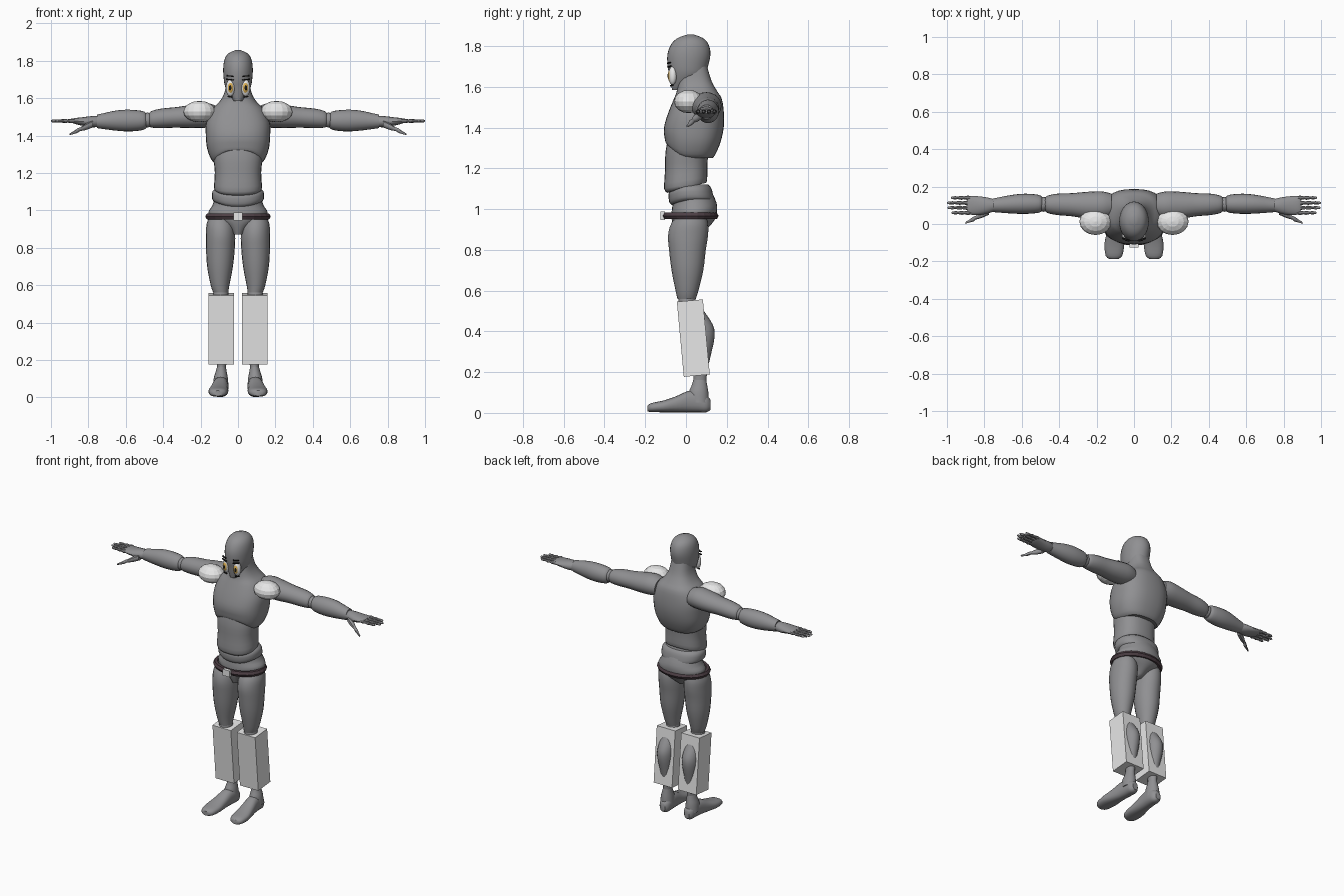
import bpy, bmesh, math
from mathutils import Matrix, Vector


def material(name, rgb):
    m = bpy.data.materials.new(name)
    m.diffuse_color = (*rgb, 1)
    return m


GREY = material("body grey", (0.28, 0.28, 0.29))
WHITE = material("plain white", (0.8, 0.8, 0.8))
BELT = material("dark belt", (0.075, 0.05, 0.06))
AMBER = material("amber iris", (0.7, 0.42, 0.08))
BLACK = material("black", (0.01, 0.01, 0.01))


def finish(bm, name, mat, mirror=False, smooth=True):
    bmesh.ops.recalc_face_normals(bm, faces=bm.faces[:])
    me = bpy.data.meshes.new(name)
    bm.to_mesh(me)
    bm.free()
    me.materials.append(mat)
    me.polygons.foreach_set("use_smooth", [smooth] * len(me.polygons))
    if smooth:
        me.set_sharp_from_angle(angle=math.radians(40))
    ob = bpy.data.objects.new(name, me)
    bpy.context.collection.objects.link(ob)
    if mirror:
        mod = ob.modifiers.new("mirror", 'MIRROR')
        mod.use_mirror_merge = False
    return ob


def spline(rows, steps):
    """Catmull-Rom interpolation of section rows."""
    out = []
    for i in range(len(rows) - 1):
        p = [rows[max(0, min(len(rows) - 1, i + k))] for k in (-1, 0, 1, 2)]
        for s in range(steps):
            t = s / steps
            out.append([0.5 * (2 * b + (c - a) * t + (2 * a - 5 * b + 4 * c - d) * t * t
                               + (3 * b - a - 3 * c + d) * t ** 3) for a, b, c, d in zip(*p)])
    return out + [list(rows[-1])]


def loft(name, axis, rows, mat=GREY, mirror=False, sides=20, power=2.0, steps=3, lift=None):
    """Rows are (position on axis, centre a, centre b, radius a, radius b)."""
    bm = bmesh.new()
    rings = []
    for i, (p, ca, cb, ra, rb) in enumerate(spline(rows, steps)):
        f = i / ((len(rows) - 1) * steps)
        ring = []
        for k in range(sides):
            t = 2 * math.pi * k / sides
            c, s = math.cos(t), math.sin(t)
            a = ca + ra * math.copysign(abs(c) ** (2 / power), c)
            b = cb + rb * math.copysign(abs(s) ** (2 / power), s)
            q = p + (lift(f, s) if lift else 0)
            ring.append(bm.verts.new({'x': (q, a, b), 'y': (a, q, b), 'z': (a, b, q)}[axis]))
        rings.append(ring)
    for r0, r1 in zip(rings, rings[1:]):
        for k in range(sides):
            j = (k + 1) % sides
            bm.faces.new((r0[k], r0[j], r1[j], r1[k]))
    bm.faces.new(rings[0])
    bm.faces.new(rings[-1])
    return finish(bm, name, mat, mirror)


def span(rows):
    """Turn (z, radius x, front y, back y) into centred sections."""
    return [(z, 0, (f + b) / 2, rx, (b - f) / 2) for z, rx, f, b in rows]


def ball(name, loc, size, mat=GREY, u=16, v=8, smooth=True, mirror=True, rot=None):
    bm = bmesh.new()
    m = Matrix.Translation(loc) @ (rot or Matrix()) @ Matrix.Diagonal((*size, 1))
    bmesh.ops.create_uvsphere(bm, u_segments=u, v_segments=v, radius=1, matrix=m)
    return finish(bm, name, mat, mirror, smooth)


def box(name, loc, size, mat, mirror=False, rot=None):
    bm = bmesh.new()
    m = Matrix.Translation(loc) @ (rot or Matrix()) @ Matrix.Diagonal((*size, 1))
    bmesh.ops.create_cube(bm, size=1, matrix=m)
    return finish(bm, name, mat, mirror, False)


# Head
loft("head", 'z', span([
    (1.585, .022, -.068, -.02), (1.62, .048, -.075, .05), (1.66, .068, -.082, .095),
    (1.70, .076, -.09, .108), (1.76, .079, -.091, .12), (1.81, .071, -.072, .11),
    (1.84, .05, -.04, .082), (1.856, .015, .005, .04)]), sides=28)

# Chest and neck, with the lower rim arched up at the front
loft("chest", 'z', span([
    (1.25, .12, -.085, .13), (1.27, .142, -.098, .145), (1.33, .165, -.105, .17),
    (1.40, .172, -.108, .185), (1.47, .17, -.088, .186), (1.54, .14, -.06, .176),
    (1.58, .10, -.045, .152), (1.63, .072, -.04, .125), (1.70, .06, -.03, .104)]),
    sides=32, power=2.5,
    lift=lambda f, s: .085 * max(0, -s) ** 2 * max(0, 1 - f * 3))

# Abdomen, waist and pelvis
loft("abdomen", 'z', span([
    (1.10, .115, -.09, .09), (1.115, .128, -.107, .103), (1.2, .124, -.103, .105),
    (1.29, .132, -.10, .11), (1.38, .13, -.08, .11)]), sides=28, power=2.4,
    lift=lambda f, s: .025 * (s + .2) * (1 - f))
loft("waist", 'z', span([
    (1.045, .125, -.07, .135), (1.06, .138, -.082, .135), (1.10, .137, -.085, .125),
    (1.12, .115, -.07, .11)]), sides=28, power=2.3,
    lift=lambda f, s: -.025 * max(0, -s) ** 2)
loft("pelvis", 'z', span([
    (.87, .028, -.045, .06), (.91, .065, -.06, .11), (.95, .135, -.07, .142),
    (.99, .158, -.07, .152), (1.03, .135, -.065, .15), (1.09, .12, -.06, .125)]), sides=28)

# Belt and buckle
bm = bmesh.new()
N, M = 24, 6
ring = [[bm.verts.new(((.157 + .018 * math.cos(b)) * math.cos(a),
                       .022 + (.120 + .018 * math.cos(b)) * math.sin(a),
                       .967 + .019 * math.sin(b)))
         for b in [2 * math.pi * j / M for j in range(M)]]
        for a in [2 * math.pi * i / N for i in range(N)]]
for i in range(N):
    for j in range(M):
        n, k = (i + 1) % N, (j + 1) % M
        bm.faces.new((ring[i][j], ring[n][j], ring[n][k], ring[i][k]))
finish(bm, "belt", BELT, smooth=False)
box("buckle", (0, -.115, .967), (.05, .022, .042), WHITE)

# Legs
loft("thigh", 'z', [
    (.56, .092, .003, .04, .045), (.60, .096, .005, .05, .056), (.70, .096, .007, .069, .078),
    (.80, .094, .007, .077, .09), (.87, .093, .01, .078, .098), (.93, .095, .018, .072, .09),
    (.985, .10, .03, .045, .06)], mirror=True)
ball("knee", (.092, .005, .55), (.042, .043, .045))
loft("calf", 'z', [
    (.15, .088, .068, .024, .032), (.20, .088, .07, .027, .034), (.28, .09, .075, .038, .046),
    (.37, .092, .08, .05, .06), (.43, .092, .073, .05, .06), (.50, .092, .04, .044, .048),
    (.54, .092, .02, .038, .04)], mirror=True)
box("shin_guard", (.09, .036, .367), (.136, .128, .37), WHITE, True,
    Matrix.Rotation(.092, 4, 'X'))
loft("ankle", 'z', [
    (.05, .092, .065, .042, .048), (.10, .092, .062, .038, .048), (.135, .09, .066, .03, .038),
    (.17, .088, .068, .022, .03)], mirror=True)
loft("foot", 'y', [
    (-.188, .108, .022, .022, .014), (-.17, .107, .026, .044, .022), (-.11, .105, .032, .053, .029),
    (-.05, .1, .042, .047, .039), (.01, .094, .055, .041, .052), (.06, .09, .055, .039, .052),
    (.10, .09, .045, .034, .042), (.12, .09, .04, .018, .025)], mirror=True, power=2.4)

# Arms
loft("upper_arm", 'x', [
    (.12, .10, 1.505, .062, .055), (.17, .10, 1.508, .074, .066), (.25, .10, 1.502, .072, .062),
    (.33, .103, 1.497, .062, .055), (.41, .105, 1.492, .057, .052), (.46, .105, 1.487, .047, .045),
    (.475, .105, 1.485, .036, .036)], mirror=True)
ball("elbow", (.483, .105, 1.483), (.035, .04, .04))
loft("forearm", 'x', [
    (.49, .107, 1.48, .036, .038), (.51, .108, 1.48, .048, .051), (.58, .108, 1.48, .054, .058),
    (.65, .106, 1.48, .05, .054), (.72, .102, 1.477, .041, .042), (.755, .10, 1.476, .036, .036)],
    mirror=True)
loft("palm", 'x', [
    (.74, .10, 1.475, .03, .028), (.78, .099, 1.474, .042, .03), (.83, .098, 1.475, .05, .023),
    (.875, .10, 1.478, .05, .015), (.89, .10, 1.479, .045, .01)], mirror=True, sides=16)

# Fingers with bulging joints, and thumb
for i, (y, tip) in enumerate([(.06, .975), (.087, .998), (.113, 1.0), (.14, .978)]):
    rows = [(.872 + (tip - .872) * f, y, 1.478, r, r) for f, r in
            [(0, .009), (.15, .012), (.36, .0075), (.46, .011), (.68, .0065), (.76, .009),
             (.95, .007), (1, .003)]]
    loft("finger_%d" % (i + 1), 'x', rows, mirror=True, sides=8, steps=1)
loft("thumb", 'x', [
    (.775, .07, 1.463, .02, .02), (.815, .05, 1.446, .018, .018), (.845, .034, 1.433, .01, .01),
    (.855, .028, 1.428, .013, .013), (.88, .016, 1.415, .008, .008), (.90, .006, 1.407, .005, .005)],
    mirror=True, sides=10, steps=2)

# Faceted shoulder pads
ball("shoulder_pad", (.206, .013, 1.528), (.086, .072, .057), WHITE, 16, 8, smooth=False)

# Eyes: white, iris and pupil layers, with brows and lashes
tilt = Matrix.Rotation(.35, 4, 'Z')
for name, y, size, mat in [("eye_white", -.066, (.024, .02, .046), WHITE),
                           ("iris", -.076, (.017, .0125, .031), AMBER),
                           ("pupil", -.082, (.009, .009, .017), BLACK)]:
    ball(name, (.041, y, 1.655), size, mat, 20, 10, rot=tilt)
for z, y, w in [(1.718, -.084, .036), (1.699, -.083, .04), (1.607, -.07, .026)]:
    box("brow" if z > 1.71 else "lash", (.043, y, z), (w, .009, .006), BLACK, True,
        tilt @ Matrix.Rotation(-.1, 4, 'Y'))
